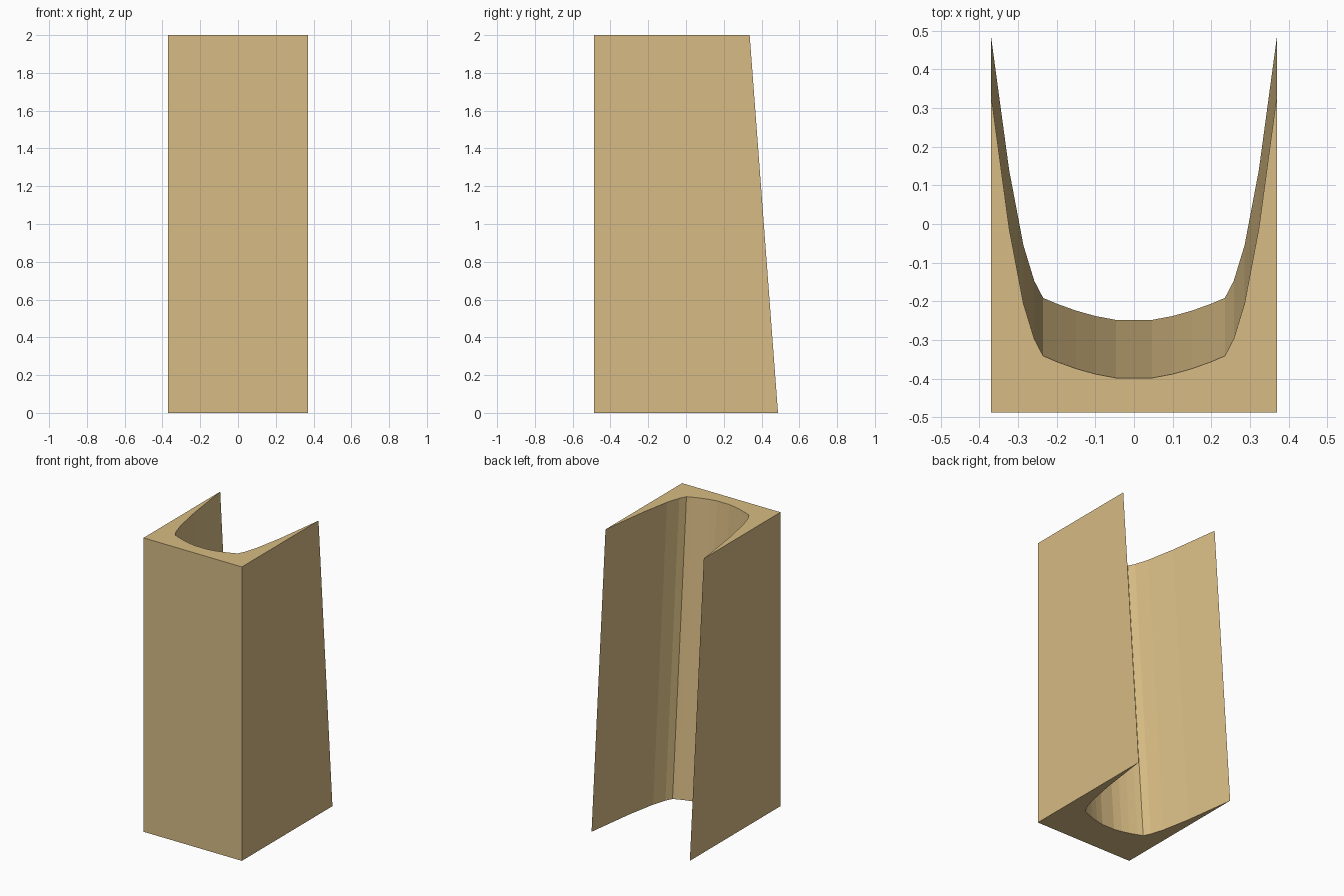
import bpy
import bmesh

cube = bpy.data.objects.get("Cube")
if cube:
    bpy.data.objects.remove(cube, do_unlink=True)

HALF_WIDTH, FRONT, HEIGHT = 0.37, -0.487, 2.0
LEAN = -0.15  # forward shift of the channel from bottom to top

# Tan material
tan = bpy.data.materials.new("tan")
tan.use_nodes = True
tan.diffuse_color = (0.68, 0.50, 0.23, 1)
tan.node_tree.nodes["Principled BSDF"].inputs["Base Color"].default_value = tan.diffuse_color

# Right half of the channel: flared wing, then shallow curved floor
wing = [(HALF_WIDTH, 0.487), (0.323, 0.14), (0.286, -0.055), (0.258, -0.147)]
floor = [(0.235, -0.191), (0.2, -0.206), (0.15, -0.224), (0.1, -0.238), (0.047, -0.248)]
half = wing + floor
channel = half + [(-x, y) for x, y in reversed(half)]
front_edge = [(-HALF_WIDTH, FRONT), (HALF_WIDTH, FRONT)]

# Block with a leaning channel cut through its back
bm = bmesh.new()


def ring(z, shift):
    points = [(x, y + shift) for x, y in channel] + front_edge
    return [bm.verts.new((x, y, z)) for x, y in points]


bottom, top = ring(0, 0), ring(HEIGHT, LEAN)
count = len(bottom)
for i in range(count):
    j = (i + 1) % count
    bm.faces.new((bottom[i], bottom[j], top[j], top[i]))
bm.faces.new(bottom)
bm.faces.new(top)
bmesh.ops.recalc_face_normals(bm, faces=bm.faces)
caps = [f for f in bm.faces if len(f.verts) > 4]
bmesh.ops.triangulate(bm, faces=caps)

mesh = bpy.data.meshes.new("channelled_block")
bm.to_mesh(mesh)
bm.free()
mesh.materials.append(tan)
block = bpy.data.objects.new("channelled_block", mesh)
bpy.context.collection.objects.link(block)
